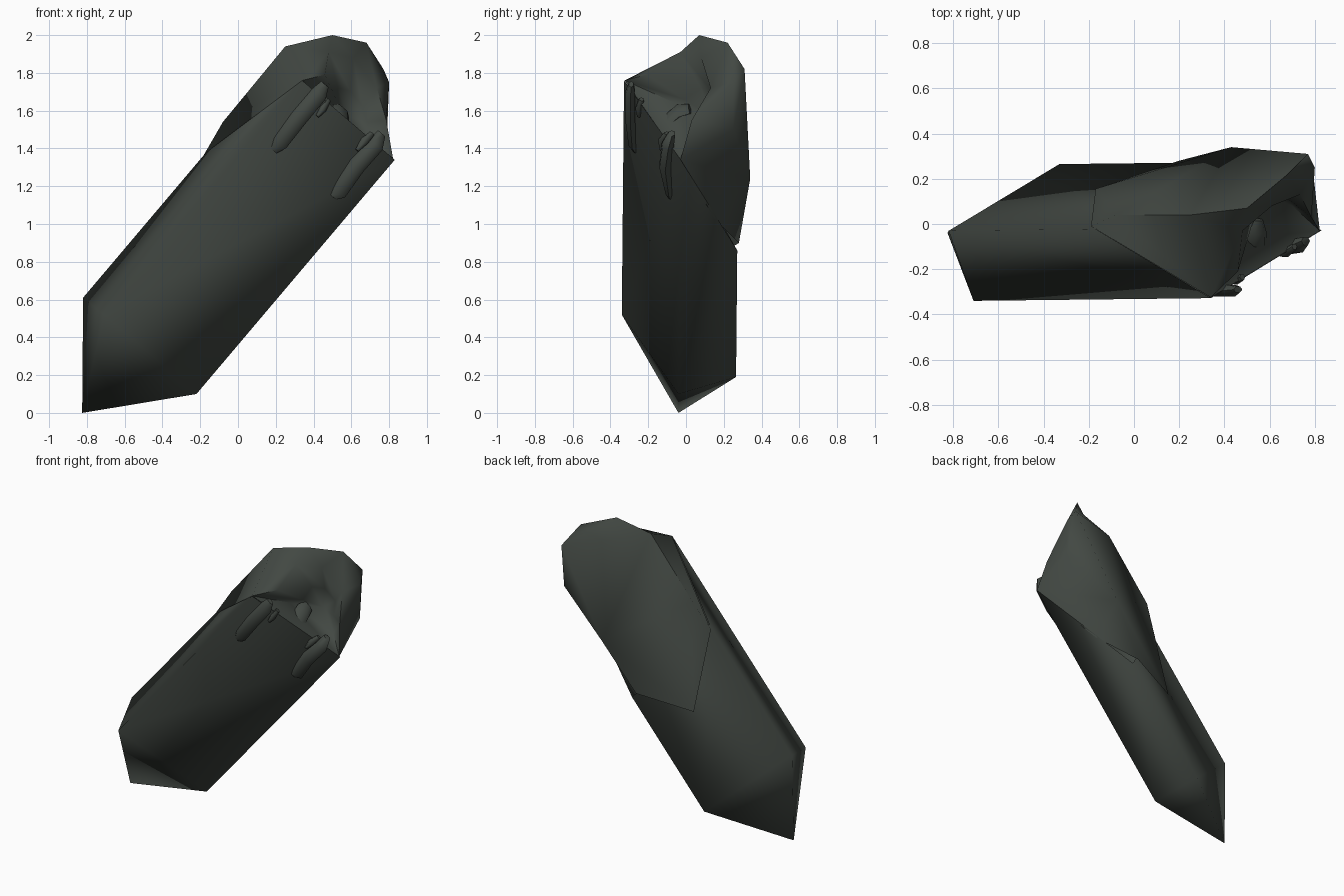
import bpy, bmesh, math
from mathutils import Vector as V

if "Cube" in bpy.data.objects:
    bpy.data.objects.remove(bpy.data.objects["Cube"])

mat = bpy.data.materials.new("dark grey green")
mat.diffuse_color = (0.055, 0.065, 0.056, 1)
mat.use_nodes = True
mat.node_tree.nodes["Principled BSDF"].inputs["Base Color"].default_value = mat.diffuse_color


def make(name, verts, faces, angle=180):
    bm = bmesh.new()
    vs = [bm.verts.new(v) for v in verts]
    for f in faces:
        bm.faces.new([vs[i] for i in f])
    bmesh.ops.recalc_face_normals(bm, faces=bm.faces)
    me = bpy.data.meshes.new(name)
    bm.to_mesh(me)
    bm.free()
    me.materials.append(mat)
    ob = bpy.data.objects.new(name, me)
    bpy.context.collection.objects.link(ob)
    bpy.ops.object.select_all(action='DESELECT')
    ob.select_set(True)
    bpy.context.view_layer.objects.active = ob
    bpy.ops.object.shade_smooth_by_angle(angle=math.radians(angle))
    return ob


# Body: four-sided slanted column with a pointed lower end
axis = V((1.05, 0.012, 1.24))
base = [V((-.82, -.03, .61)), V((-.71, -.34, .52)), V((-.22, -.04, .10)), V((-.33, .265, .19))]
top = [b + axis * u for b, u in zip(base, (0.62, 1.0, 1.0, 0.54))]
sides = [(i, (i + 1) % 4, 4 + (i + 1) % 4, 4 + i) for i in range(4)]
tip = [(8, i, (i + 1) % 4) for i in range(4)]
make("body", base + top + [V((-.825, -.04, 0))], sides + tip, 120)

# Hood: outer shell wrapped around the upper end
hood = [V(v) for v in (
    (.34, -.325, 1.76), (.46, -.21, 1.79), (.48, -.03, 1.91), (.61, .08, 1.88),  # rolled lip 0-6
    (.735, .13, 1.72), (.785, .03, 1.55), (.822, -.03, 1.34),
    (.46, .15, 1.03), (.20, .28, .90), (-.17, .155, .82), (-.19, -.01, 1.35),    # lower edge 7-10
    (-.08, .04, 1.54), (.43, .34, 1.24), (.79, .25, 1.50),                       # back 11-13
    (.25, .04, 1.94), (.50, .07, 2.0), (.68, .22, 1.96),                         # crown 14-18
    (.80, .25, 1.75), (.77, .31, 1.82))]
shell = [(0, 10, 11), (0, 11, 14), (0, 14, 2), (0, 2, 1), (14, 15, 2), (2, 15, 3), (3, 15, 16),
         (3, 16, 4), (4, 16, 17), (4, 17, 5), (5, 17, 13), (5, 13, 6),
         (15, 14, 18), (15, 18, 16), (16, 18, 17), (17, 18, 13),
         (14, 11, 12), (14, 12, 18), (18, 12, 13), (13, 12, 6), (6, 12, 7), (7, 12, 8),
         (8, 12, 9), (9, 12, 11), (9, 11, 10)]
# Hollow inside the lip
n = len(hood)
centre = V((.58, .13, 1.57))
hood += [v.lerp(centre, 0.5) + V((0, .03, -.02)) for v in hood[:7]] + [centre]
hollow = []
for i in range(7):
    j = (i + 1) % 7
    hollow += [(i, j, n + j, n + i), (n + i, n + j, n + 7)]
make("hood", hood, shell + hollow, 78)


# Tapered bars lying on the front face
def bar(name, path, sizes, n=6):
    side = V((.77, 0, -.64))
    d = (V(path[-1]) - V(path[0])).normalized()
    out = d.cross(side).normalized()
    verts, faces = [], []
    for p, (w, h) in zip(path, sizes):
        for k in range(n):
            a = 2 * math.pi * k / n
            verts.append(V(p) + side * w * math.cos(a) + out * h * math.sin(a))
    for s in range(len(path) - 1):
        for k in range(n):
            k2 = (k + 1) % n
            faces.append((s * n + k, s * n + k2, (s + 1) * n + k2, (s + 1) * n + k))
    faces += [tuple(range(n)), tuple(range((len(path) - 1) * n, len(path) * n))]
    make(name, verts, faces, 60)


bar("left_bar", [(.185, -.27, 1.39), (.22, -.285, 1.43), (.32, -.295, 1.56), (.43, -.295, 1.69), (.46, -.29, 1.74)],
    [(.025, .012), (.045, .022), (.047, .03), (.045, .03), (.025, .015)])
bar("right_bar", [(.50, -.085, 1.145), (.53, -.09, 1.17), (.63, -.11, 1.31), (.73, -.095, 1.42), (.76, -.075, 1.48)],
    [(.025, .012), (.047, .02), (.047, .035), (.045, .035), (.025, .02)])
bar("left_clip", [(.42, -.25, 1.57), (.45, -.25, 1.61), (.48, -.235, 1.66)],
    [(.01, .01), (.02, .02), (.015, .015)])
bar("right_clip", [(.63, -.13, 1.39), (.67, -.13, 1.44), (.71, -.10, 1.48)],
    [(.01, .01), (.022, .02), (.015, .015)])

# Small tab inside the hollow
bar("inner_tab", [(.545, -.10, 1.55), (.545, -.04, 1.60), (.54, .02, 1.61)],
    [(.06, .02), (.055, .025), (.04, .02)])
